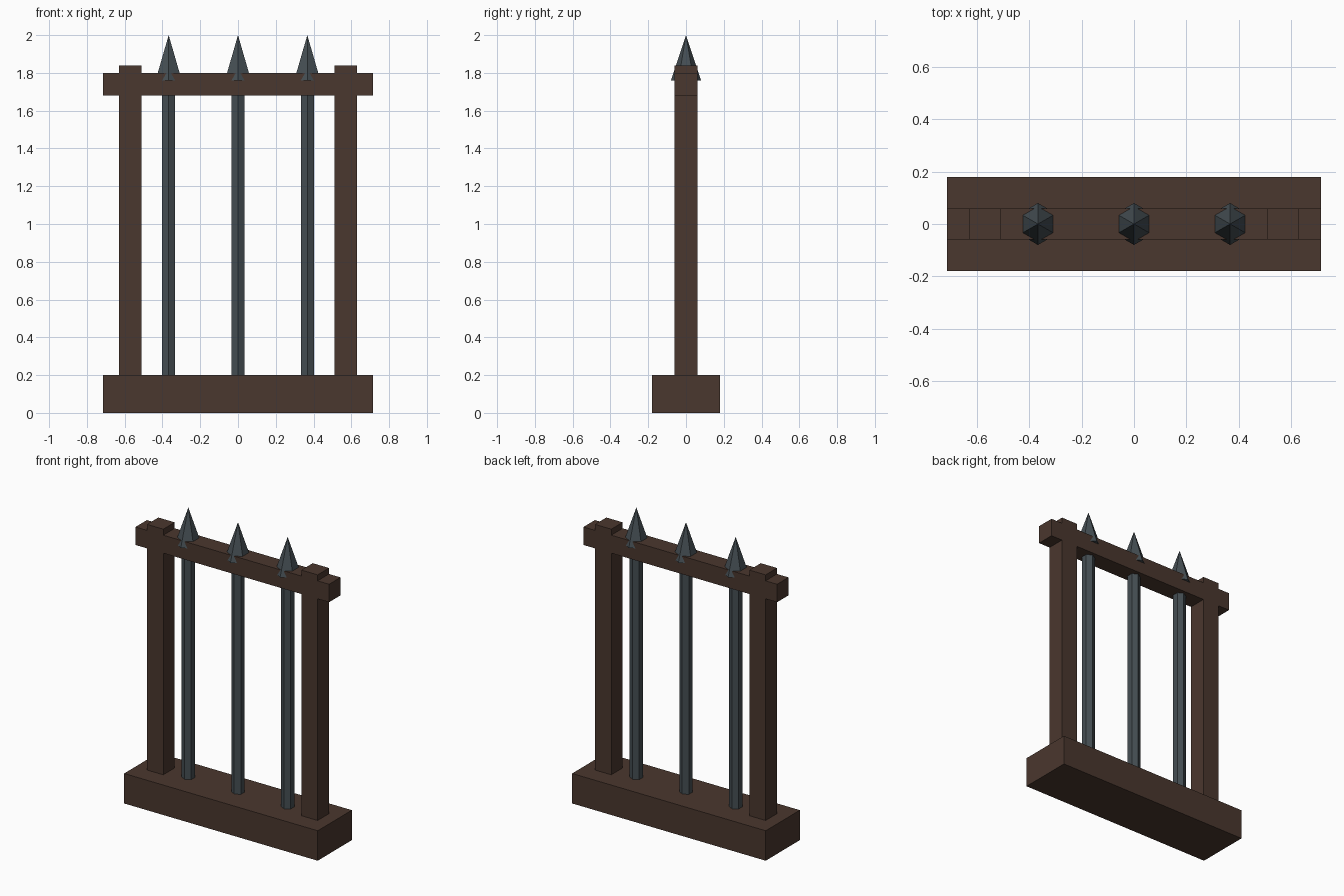
import bpy
import math

if "Cube" in bpy.data.objects:
    bpy.data.objects.remove(bpy.data.objects["Cube"])


def srgb(r, g, b):
    lin = lambda c: c / 12.92 if c <= 0.04045 else ((c + 0.055) / 1.055) ** 2.4
    return (lin(r / 255), lin(g / 255), lin(b / 255), 1.0)


def material(name, colour):
    m = bpy.data.materials.new(name)
    m.diffuse_color = colour
    m.use_nodes = True
    m.node_tree.nodes["Principled BSDF"].inputs["Base Color"].default_value = m.diffuse_color
    return m


wood = material("dark brown wood", srgb(74, 55, 46))
iron = material("dark grey iron", srgb(69, 78, 83))


def make_object(name, verts, faces, mat):
    mesh = bpy.data.meshes.new(name)
    mesh.from_pydata(verts, [], faces)
    mesh.materials.append(mat)
    ob = bpy.data.objects.new(name, mesh)
    bpy.context.collection.objects.link(ob)
    return ob


def box(name, x0, x1, half_y, z0, z1):
    ring = [(x0, -half_y), (x1, -half_y), (x1, half_y), (x0, half_y)]
    verts = [(x, y, z) for z in (z0, z1) for x, y in ring]
    sides = [(i, (i + 1) % 4, (i + 1) % 4 + 4, i + 4) for i in range(4)]
    return make_object(name, verts, [(3, 2, 1, 0), (4, 5, 6, 7)] + sides, wood)


def hex_ring(x, r, z):
    # corners point towards the front and back
    angles = [math.pi / 2 + i * math.pi / 3 for i in range(6)]
    return [(x + r * math.cos(a), r * math.sin(a), z) for a in angles]


def hex_bar(name, x, r, z0, z1):
    verts = hex_ring(x, r, z0) + hex_ring(x, r, z1)
    sides = [(i, (i + 1) % 6, (i + 1) % 6 + 6, i + 6) for i in range(6)]
    caps = [tuple(range(5, -1, -1)), tuple(range(6, 12))]
    return make_object(name, verts, sides + caps, iron)


def hex_spike(name, x, r, z0, z1):
    verts = hex_ring(x, r, z0) + [(x, 0, z1)]
    sides = [(i, (i + 1) % 6, 6) for i in range(6)]
    return make_object(name, verts, sides + [tuple(range(5, -1, -1))], iron)


# Wooden frame: plinth, top rail and two posts
box("base", -0.715, 0.715, 0.18, 0.0, 0.20)
box("top_rail", -0.715, 0.715, 0.06, 1.68, 1.80)
for side, cx in (("left", -0.57), ("right", 0.57)):
    box(side + "_post", cx - 0.06, cx + 0.06, 0.06, 0.15, 1.84)

# Iron bars with spear points
for side, cx in (("left", -0.367), ("middle", 0.0), ("right", 0.367)):
    hex_bar(side + "_bar", cx, 0.04, 0.01, 1.77)
    hex_spike(side + "_spike", cx, 0.08, 1.76, 2.0)
